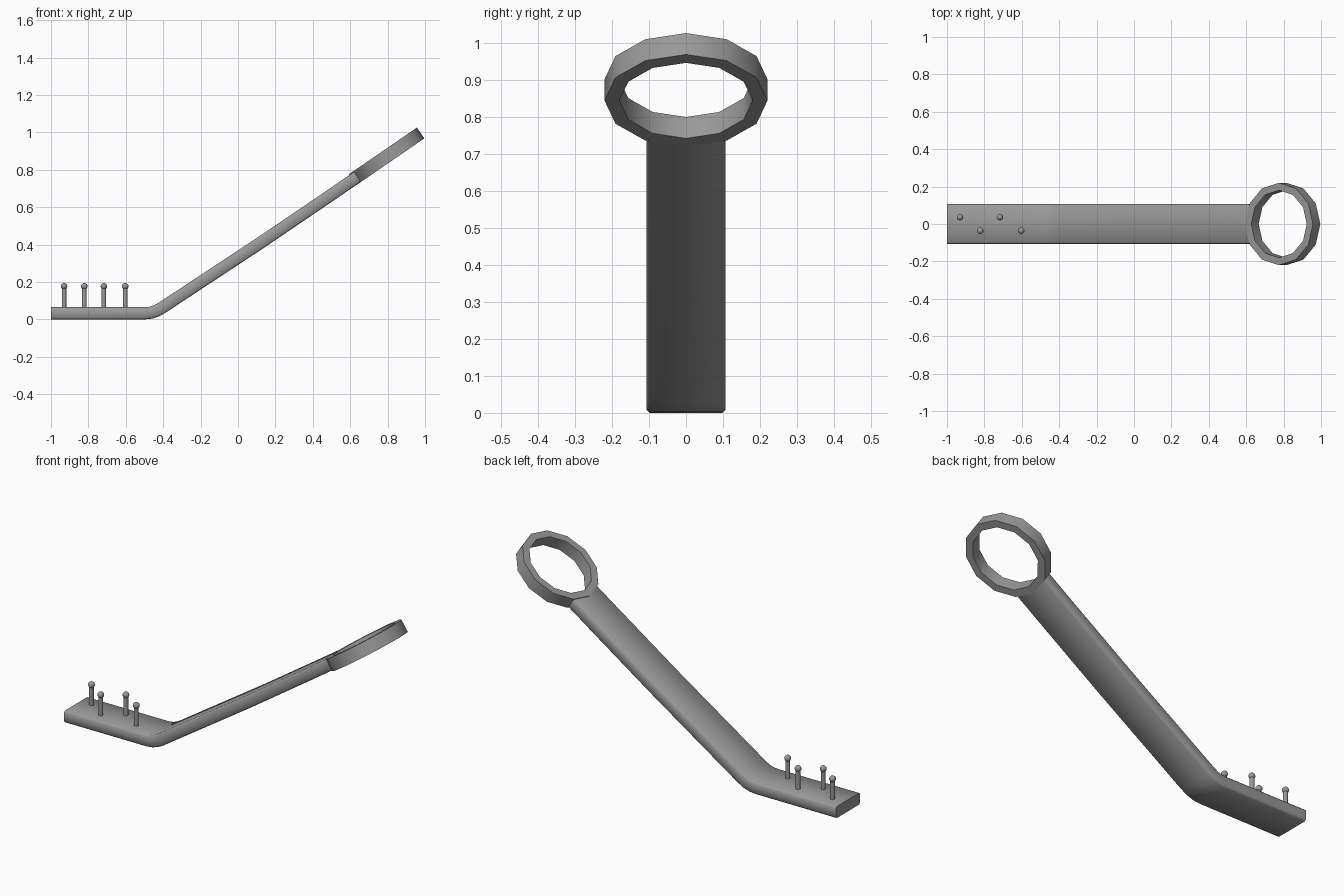
import bpy, bmesh
from math import sin, cos, pi, radians, atan2
from mathutils import Vector, Matrix

cube = bpy.data.objects.get("Cube")
if cube:
    bpy.data.objects.remove(cube, do_unlink=True)

GREY = (0.32, 0.32, 0.32, 1)
mat = bpy.data.materials.new("grey metal")
mat.use_nodes = True
mat.diffuse_color = GREY
mat.node_tree.nodes["Principled BSDF"].inputs["Base Color"].default_value = GREY


def finish(bm, name, angle):
    bmesh.ops.recalc_face_normals(bm, faces=bm.faces)
    mesh = bpy.data.meshes.new(name)
    bm.to_mesh(mesh)
    bm.free()
    obj = bpy.data.objects.new(name, mesh)
    bpy.context.collection.objects.link(obj)
    mesh.materials.append(mat)
    bpy.ops.object.select_all(action='DESELECT')
    bpy.context.view_layer.objects.active = obj
    obj.select_set(True)
    bpy.ops.object.shade_smooth_by_angle(angle=radians(angle))
    return obj


def skin(bm, rings, closed=False):
    """Bridge successive loops of points with quads."""
    loops = [[bm.verts.new(p) for p in ring] for ring in rings]
    n = len(loops[0])
    pairs = list(zip(loops, loops[1:])) + ([(loops[-1], loops[0])] if closed else [])
    for a, b in pairs:
        for i in range(n):
            j = (i + 1) % n
            bm.faces.new((a[i], a[j], b[j], b[i]))
    if not closed:
        bm.faces.new(loops[0])
        bm.faces.new(loops[-1])


# Bent arm: chamfered bar swept along its centre line
W, T, C = 0.106, 0.0325, 0.008
section = [(W - C, -T), (W, C - T), (W, T - C), (W - C, T)]
section += [(-y, z) for y, z in reversed(section)]
path = [Vector((x, 0, z)) for x, z in (
    (-1, T), (-0.5, T), (-0.465, 0.036), (-0.435, 0.046), (-0.405, 0.063),
    (0.12, 0.409), (0.5, 0.667), (0.64, 0.763))]
rings = []
for i, p in enumerate(path):
    d_in = (p - path[max(i - 1, 0)]).normalized()
    d_out = (path[min(i + 1, len(path) - 1)] - p).normalized()
    d = (d_in + d_out).normalized()
    up = Vector((-d.z, 0, d.x))
    rings.append([p + up * z + Vector((0, y, 0)) for y, z in section])
bm = bmesh.new()
skin(bm, rings)
finish(bm, "arm", 60)

# Twelve-sided tilted ring at the upper end
OUTER, INNER, H = 0.22, 0.18, 0.035
profile = [(OUTER, -H), (OUTER, H), (INNER, H), (INNER, -H)]
place = Matrix.Translation((0.795, 0, 0.872)) @ Matrix.Rotation(radians(-34.5), 4, 'Y')
bm = bmesh.new()
skin(bm, [[place @ Vector((r * cos(k * pi / 6), r * sin(k * pi / 6), z))
           for r, z in profile] for k in range(12)], closed=True)
finish(bm, "ring", 35)

# Ball-headed pins on the flat foot
for i, x in enumerate((-0.93, -0.822, -0.717, -0.603)):
    y = 0.036 if i % 2 == 0 else -0.036
    bm = bmesh.new()
    bmesh.ops.create_cone(bm, cap_ends=True, segments=12, radius1=0.012, radius2=0.012,
                          depth=0.13, matrix=Matrix.Translation((x, y, 0.115)))
    bmesh.ops.create_uvsphere(bm, u_segments=12, v_segments=8, radius=0.0175,
                              matrix=Matrix.Translation((x, y, 0.177)))
    finish(bm, f"pin_{i + 1}", 40)
